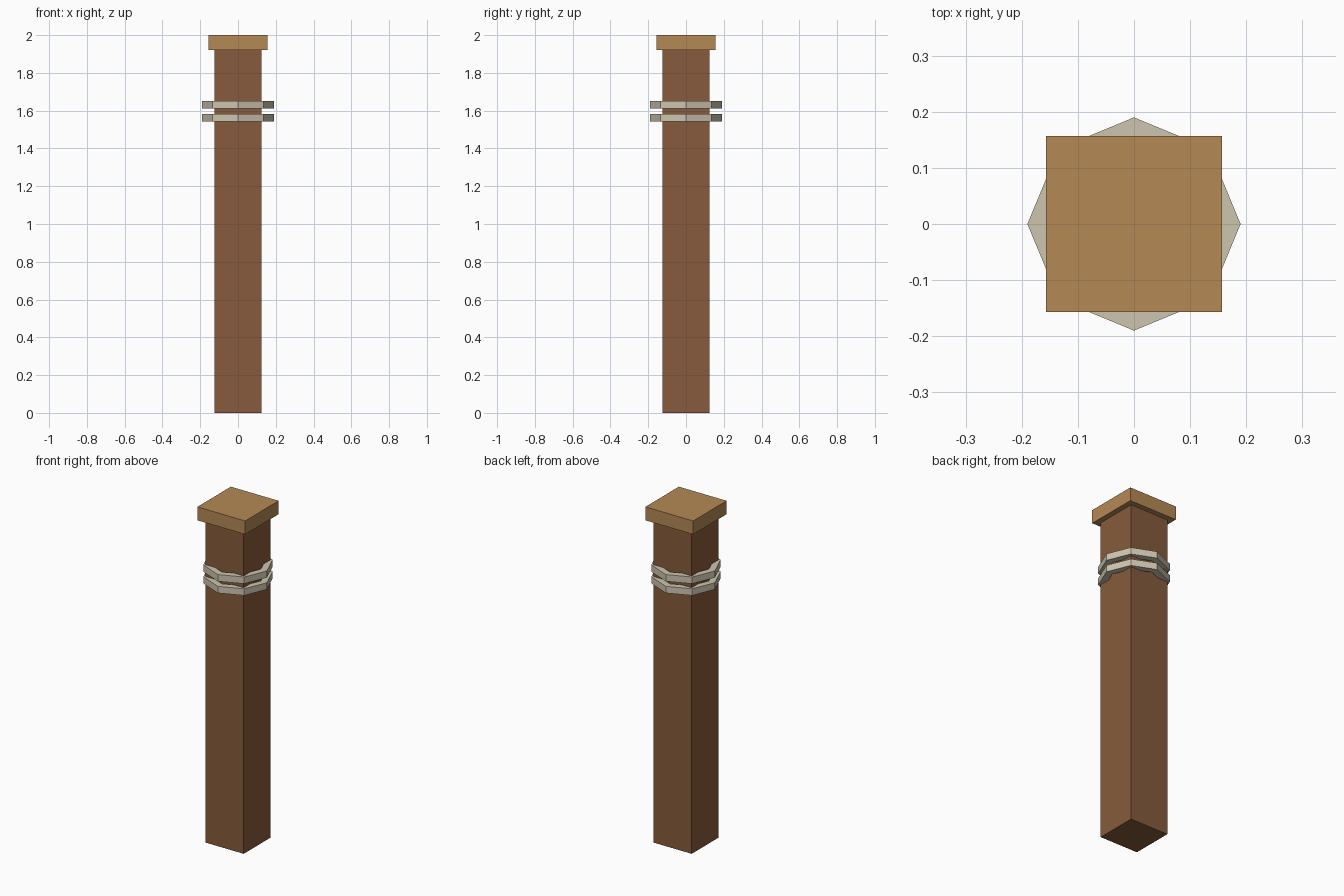
import bpy, bmesh
from math import cos, sin, pi

if "Cube" in bpy.data.objects:
    bpy.data.objects.remove(bpy.data.objects["Cube"])


def material(name, color):
    m = bpy.data.materials.new(name)
    m.diffuse_color = (*color, 1)
    m.use_nodes = True
    m.node_tree.nodes["Principled BSDF"].inputs["Base Color"].default_value = m.diffuse_color
    return m


def box(name, width, z0, z1, mat):
    bpy.ops.mesh.primitive_cube_add(size=1, location=(0, 0, (z0 + z1) / 2))
    ob = bpy.context.object
    ob.name = name
    ob.scale = (width, width, z1 - z0)
    bpy.ops.object.transform_apply(location=True, rotation=True, scale=True)
    ob.data.materials.append(mat)


def ring(name, inner, outer, z0, z1, mat, sides=8):
    # rectangular section swept round an octagon
    section = [(inner, z0), (outer, z0), (outer, z1), (inner, z1)]
    bm = bmesh.new()
    loops = [[bm.verts.new((r * cos(2 * pi * i / sides), r * sin(2 * pi * i / sides), z))
              for r, z in section] for i in range(sides)]
    for i in range(sides):
        a, b = loops[i], loops[(i + 1) % sides]
        for j in range(4):
            k = (j + 1) % 4
            bm.faces.new((a[j], b[j], b[k], a[k]))
    bmesh.ops.recalc_face_normals(bm, faces=bm.faces)
    me = bpy.data.meshes.new(name)
    bm.to_mesh(me)
    bm.free()
    me.materials.append(mat)
    bpy.context.collection.objects.link(bpy.data.objects.new(name, me))


wood = material("wood", (0.24, 0.105, 0.045))
light_wood = material("light_wood", (0.46, 0.25, 0.09))
rope = material("rope", (0.62, 0.56, 0.43))

# Post and cap
box("post", 0.25, 0, 1.92, wood)
box("cap", 0.314, 1.92, 2.0, light_wood)

# Two rope bands
for n, z in (("lower_rope_band", 1.562), ("upper_rope_band", 1.632)):
    ring(n, 0.15, 0.19, z - 0.02, z + 0.02, rope)
